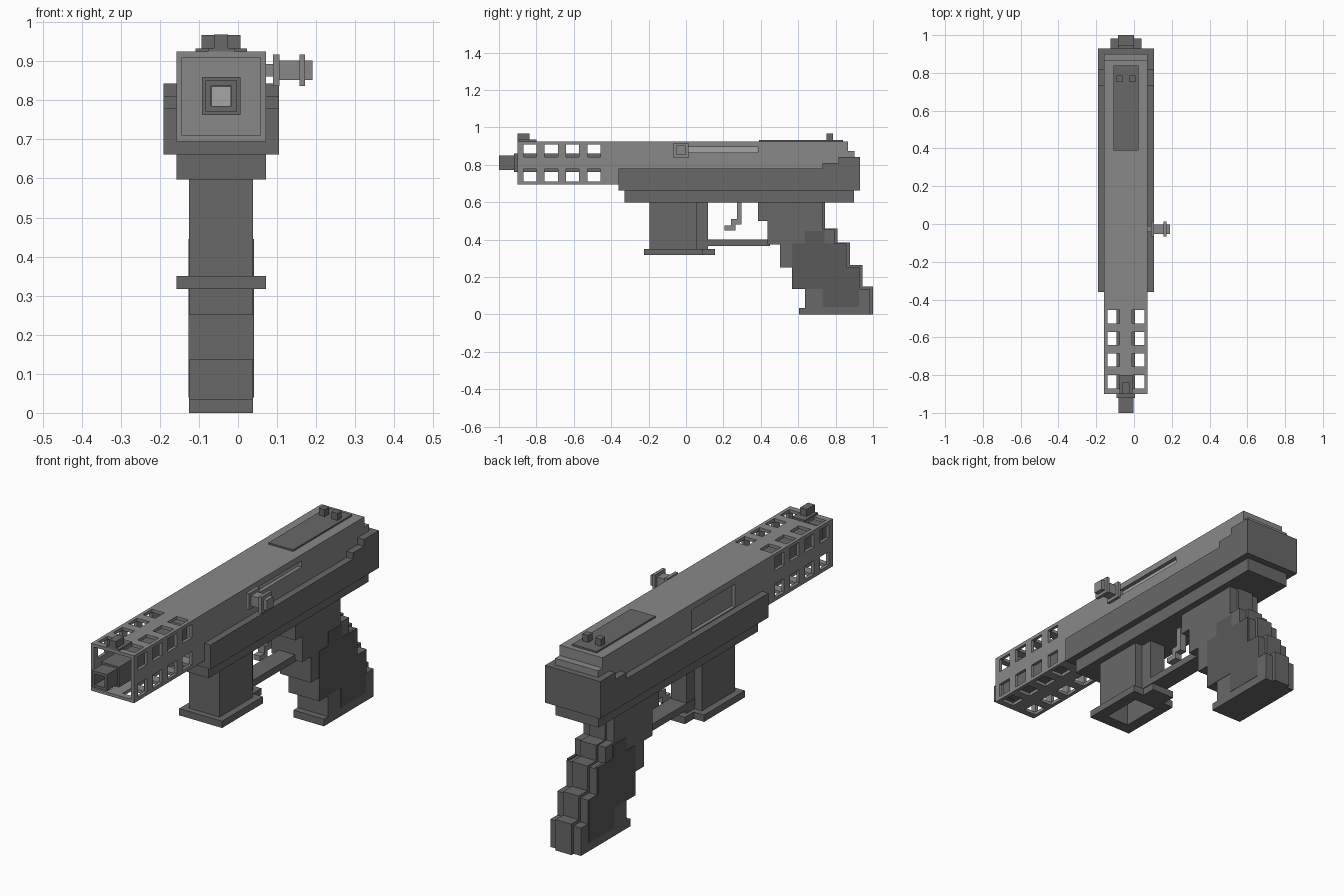
import bpy, bmesh

if "Cube" in bpy.data.objects:
    bpy.data.objects.remove(bpy.data.objects["Cube"])

CX = -0.043  # centre plane of the body


def material(name, v):
    m = bpy.data.materials.new(name)
    m.diffuse_color = (v, v, v, 1)
    m.use_nodes = True
    m.node_tree.nodes["Principled BSDF"].inputs["Base Color"].default_value = m.diffuse_color
    return m


LIGHT, DARK = material("upper_grey", 0.25), material("lower_grey", 0.14)
PANEL, STEEL = material("panel_grey", 0.10), material("bolt_grey", 0.38)


def finish(bm, name, mat):
    bmesh.ops.recalc_face_normals(bm, faces=bm.faces)
    me = bpy.data.meshes.new(name)
    bm.to_mesh(me)
    bm.free()
    ob = bpy.data.objects.new(name, me)
    bpy.context.collection.objects.link(ob)
    if mat:
        me.materials.append(mat)
    return ob


def boxes(name, specs, mat=None):
    """Each spec is (x0, x1, y0, y1, z0, z1)."""
    bm = bmesh.new()
    for x0, x1, y0, y1, z0, z1 in specs:
        vs = bmesh.ops.create_cube(bm, size=1)["verts"]
        for v in vs:
            v.co.x = x1 if v.co.x > 0 else x0
            v.co.y = y1 if v.co.y > 0 else y0
            v.co.z = z1 if v.co.z > 0 else z0
    return finish(bm, name, mat)


def box(name, half, y0, y1, z0, z1, mat):
    return boxes(name, [(CX - half, CX + half, y0, y1, z0, z1)], mat)


def extrude_x(name, profile, x0, x1, mat):
    """Side profile of (y, z) points extruded across x."""
    bm = bmesh.new()
    f = bm.faces.new([bm.verts.new((x0, y, z)) for y, z in profile])
    r = bmesh.ops.extrude_face_region(bm, geom=[f])
    for v in r["geom"]:
        if isinstance(v, bmesh.types.BMVert):
            v.co.x = x1
    return finish(bm, name, mat)


def stepped(rows):
    """Outline of a stack of (z0, z1, y_front, y_back) rows, top to bottom."""
    front = [p for z0, z1, a, b in rows for p in ((a, z1), (a, z0))]
    back = [p for z0, z1, a, b in reversed(rows) for p in ((b, z0), (b, z1))]
    pts = front + back
    return [p for i, p in enumerate(pts) if p != pts[i - 1]]


def cut(ob, specs):
    cutter = boxes("cutter", specs)
    cutter.hide_render = True
    m = ob.modifiers.new("cut", "BOOLEAN")
    m.operation, m.solver, m.object = "DIFFERENCE", "EXACT", cutter
    bpy.context.view_layer.objects.active = ob
    bpy.ops.object.modifier_apply(modifier=m.name)
    bpy.data.objects.remove(cutter)


# Upper receiver with hollow, perforated barrel shroud
upper = extrude_x("upper_receiver", [(-0.9, 0.695), (0.9, 0.695), (0.9, 0.875),
                  (0.865, 0.875), (0.865, 0.925), (-0.9, 0.925)], -0.158, 0.072, LIGHT)
cut(upper, [(-0.143, 0.057, -1, -0.40, 0.71, 0.91)])
rows_y = [-0.87 + 0.1145 * i for i in range(4)]
cut(upper, [(-0.3, 0.3, y, y + 0.07, z, z + 0.065) for y in rows_y for z in (0.712, 0.843)])
cut(upper, [(x, x + 0.065, y, y + 0.07, 0.5, 1.1) for y in rows_y for x in (-0.141, -0.01)])
# Bolt slot on the right, ejection port on the left
cut(upper, [(0.052, 0.2, -0.03, 0.385, 0.865, 0.895),
            (-0.3, -0.138, -0.15, 0.18, 0.785, 0.895)])
boxes("bolt_slot_face", [(0.04, 0.055, -0.028, 0.383, 0.866, 0.894)], STEEL)
boxes("ejection_port_face", [(-0.142, -0.13, -0.148, 0.178, 0.786, 0.894)], LIGHT)

# Barrel, bored from the muzzle
barrel = box("barrel_muzzle", 0.04, -1, -0.88, 0.771, 0.851, DARK)
sleeve = box("barrel_sleeve", 0.049, -0.92, -0.39, 0.762, 0.86, DARK)
for part in (barrel, sleeve):
    cut(part, [(CX - 0.026, CX + 0.026, -1.1, -0.6, 0.785, 0.837)])
box("bore_end", 0.025, -0.62, -0.59, 0.786, 0.836, STEEL)

# Lower receiver with rear steps
extrude_x("lower_receiver", [(-0.36, 0.662), (0.93, 0.662), (0.93, 0.843), (0.815, 0.843),
          (0.815, 0.81), (0.73, 0.81), (0.73, 0.78), (-0.36, 0.78)], -0.191, 0.105, DARK)
box("lower_rail", 0.115, -0.328, 0.897, 0.598, 0.67, DARK)

# Magazine well and its flared lip, open below
well = box("magazine_well", 0.082, -0.196, 0.057, 0.345, 0.605, DARK)
lip = box("magazine_lip", 0.115, -0.225, 0.087, 0.317, 0.35, DARK)
for part in (well, lip):
    cut(part, [(CX - 0.06, CX + 0.06, -0.168, 0.03, 0.2, 0.58)])
box("well_spine", 0.042, 0.05, 0.117, 0.345, 0.605, DARK)
box("lip_tab", 0.06, 0.08, 0.155, 0.317, 0.35, DARK)

# Trigger guard and trigger
box("trigger_guard", 0.044, 0.055, 0.45, 0.367, 0.4, DARK)
extrude_x("trigger", stepped([(0.51, 0.61, 0.272, 0.298), (0.48, 0.51, 0.24, 0.298),
          (0.475, 0.48, 0.24, 0.265), (0.45, 0.475, 0.205, 0.265)]),
          CX - 0.017, CX + 0.017, LIGHT)

# Stepped grip: main slab plus a proud back spine
grip = [(0.5, 0.605, 0.385, 0.73), (0.455, 0.5, 0.437, 0.73), (0.375, 0.455, 0.437, 0.795),
        (0.25, 0.375, 0.502, 0.862), (0.135, 0.25, 0.567, 0.93),
        (0.035, 0.135, 0.635, 0.983), (0, 0.035, 0.603, 0.983)]
extrude_x("grip", stepped(grip), CX - 0.082, CX + 0.082, DARK)
spine = [(0.46, 0.605, 0.6, 0.742), (0.385, 0.46, 0.65, 0.81), (0.265, 0.385, 0.7, 0.877),
         (0.15, 0.265, 0.75, 0.944), (0, 0.15, 0.8, 1.0)]
extrude_x("grip_spine", stepped(spine), CX - 0.042, CX + 0.042, DARK)
panel = [(0.38, 0.445, 0.635, 0.74), (0.25, 0.38, 0.567, 0.855),
         (0.137, 0.25, 0.567, 0.925), (0.04, 0.137, 0.73, 0.925)]
for side, s in (("left", -1), ("right", 1)):
    extrude_x("grip_panel_" + side, stepped(panel), CX + s * 0.07, CX + s * 0.0835, PANEL)

# Top plate and sights
box("top_plate", 0.066, 0.39, 0.84, 0.92, 0.933, DARK)
boxes("rear_sight", [(x, x + 0.032, 0.752, 0.785, 0.93, 0.967) for x in (-0.093, -0.025)], DARK)
box("front_sight_base", 0.034, -0.9, -0.8, 0.92, 0.934, DARK)
box("front_sight_post", 0.018, -0.9, -0.838, 0.93, 0.968, DARK)

# Charging handle: stem, collar, knob and knob ring
HY, HZ = -0.027, 0.877
boxes("charging_handle", [(a, b, HY - r, HY + r, HZ - r, HZ + r) for a, b, r in
      ((0.045, 0.092, 0.016), (0.09, 0.106, 0.04), (0.104, 0.191, 0.025), (0.157, 0.172, 0.04))],
      LIGHT)
